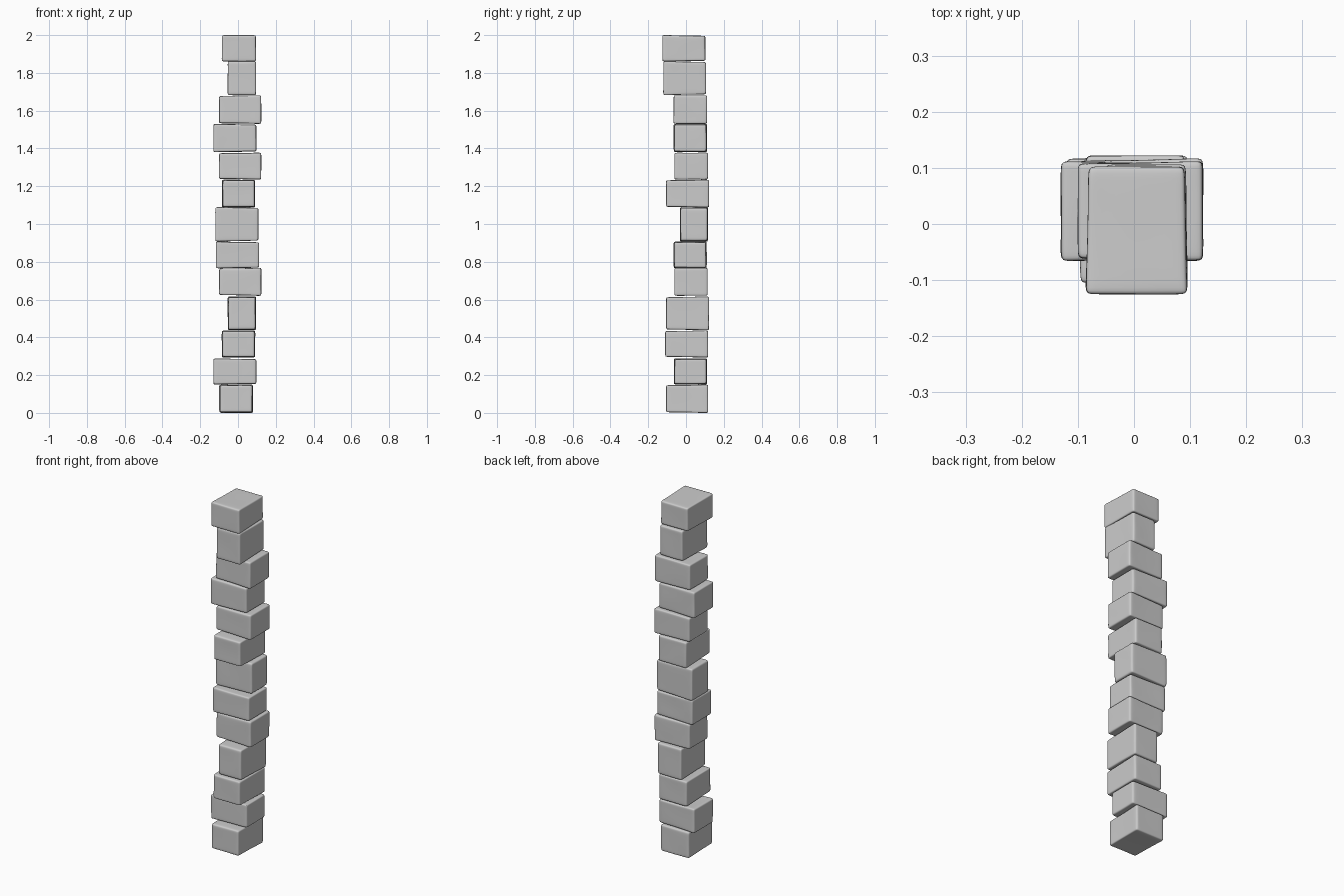
import bpy, bmesh, random
from mathutils import Vector

if "Cube" in bpy.data.objects:
    bpy.data.objects.remove(bpy.data.objects["Cube"])

random.seed(4)

# Each stone: x min/max, y min/max, z min/max, from the ground up
STONES = [
    (-.10, .08, -.105, .117, 0.0, .15),
    (-.13, .097, -.065, .112, .15, .288),
    (-.086, .092, -.11, .117, .293, .437),
    (-.055, .096, -.105, .122, .437, .617),
    (-.10, .123, -.062, .115, .62, .768),
    (-.117, .112, -.066, .11, .765, .907),
    (-.12, .108, -.033, .117, .907, 1.09),
    (-.086, .092, -.105, .122, 1.087, 1.235),
    (-.10, .123, -.062, .117, 1.235, 1.378),
    (-.13, .097, -.066, .112, 1.38, 1.53),
    (-.10, .123, -.066, .112, 1.53, 1.682),
    (-.055, .096, -.12, .106, 1.682, 1.862),
    (-.086, .095, -.125, .102, 1.86, 2.0),
]


def stone(name, x0, x1, y0, y1, z0, z1):
    """Soft-edged block with a slight waist and one smaller end."""
    size = Vector((x1 - x0, y1 - y0, z1 - z0)) / 2
    mid = Vector((x1 + x0, y1 + y0, z1 + z0)) / 2
    long_axis = 0 if size.x > size.y else 1
    big_end = 1 if mid[long_axis] > 0 else -1
    bm = bmesh.new()
    bmesh.ops.create_cube(bm, size=2)
    bmesh.ops.subdivide_edges(bm, edges=bm.edges[:], cuts=3, use_grid_fill=True)
    for v in bm.verts:
        # push the inner loops outward so they hold the rounded edges
        u = Vector([c * 1.64 if .4 < abs(c) < .6 else c for c in v.co])
        t = u[long_axis]
        for a in range(3):
            if a != long_axis:
                waist = .035 * (1 - abs(t))
                taper = .05 * max(0, -t * big_end)
                u[a] *= 1 - waist - taper
        wobble = Vector([random.uniform(-.0012, .0012) for _ in range(3)])
        v.co = Vector([u[a] * size[a] for a in range(3)]) + wobble
    mesh = bpy.data.meshes.new(name)
    bm.to_mesh(mesh)
    bm.free()
    mesh.polygons.foreach_set("use_smooth", [True] * len(mesh.polygons))
    ob = bpy.data.objects.new(name, mesh)
    ob.location = mid
    bpy.context.collection.objects.link(ob)
    sub = ob.modifiers.new("soften", 'SUBSURF')
    sub.levels = sub.render_levels = 2
    return ob


# The stacked column
for i, dims in enumerate(STONES, 1):
    stone(f"stone_block_{i:02d}", *dims)
